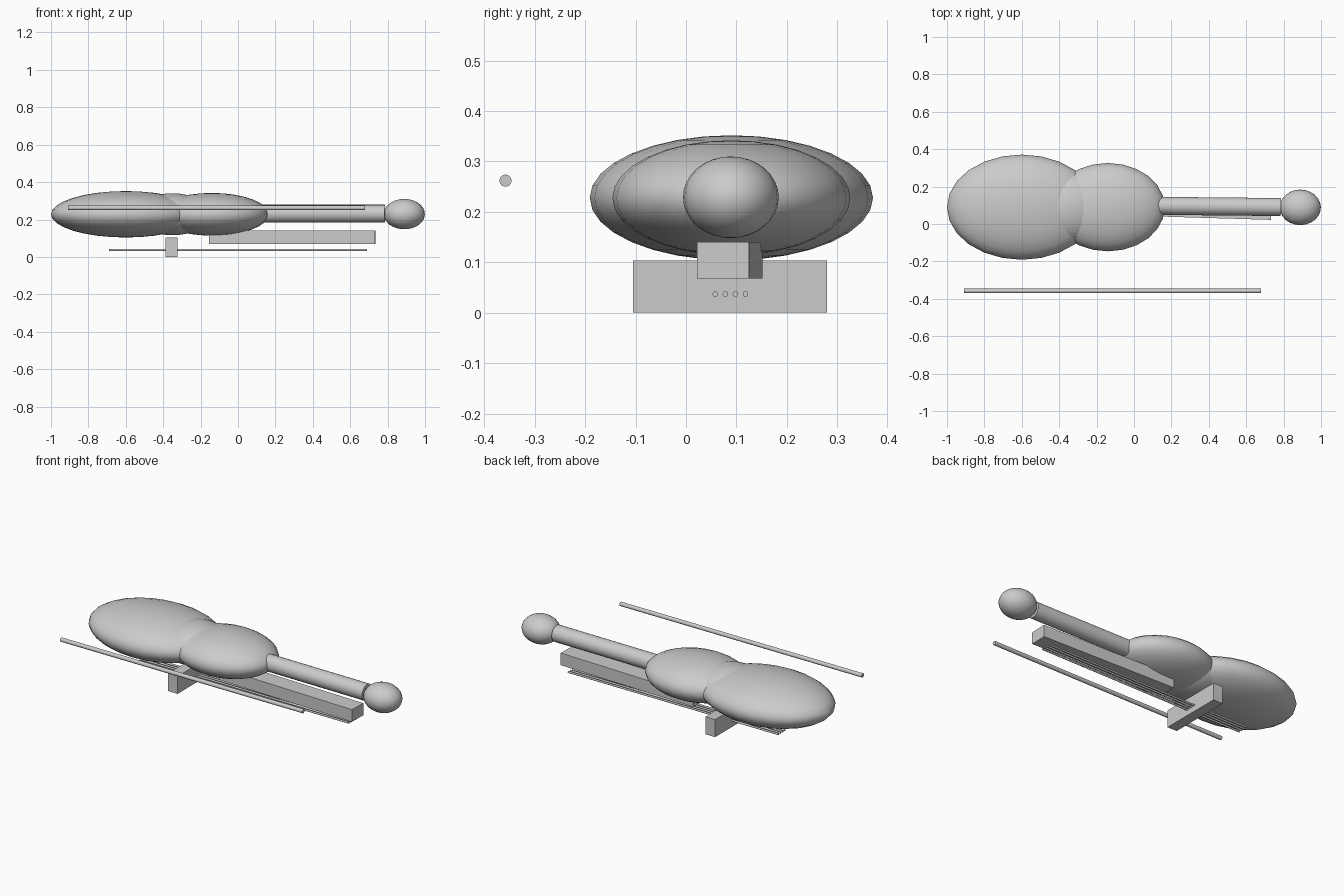
import bpy
from math import pi

if "Cube" in bpy.data.objects:
    bpy.data.objects.remove(bpy.data.objects["Cube"])

AXIS_Y = 0.09


def smooth():
    bpy.ops.object.shade_smooth_by_angle(angle=0.6)


def ellipsoid(name, center, radii):
    bpy.ops.mesh.primitive_uv_sphere_add(segments=24, ring_count=16, radius=1, location=center)
    ob = bpy.context.object
    ob.name = name
    ob.scale = radii
    bpy.ops.object.transform_apply(location=False, rotation=False, scale=True)
    smooth()
    return ob


def rod(name, x0, x1, y, z, radius, sides=16, turn=0.0):
    bpy.ops.mesh.primitive_cylinder_add(vertices=sides, radius=radius, depth=x1 - x0,
                                        location=((x0 + x1) / 2, y, z),
                                        rotation=(0, pi / 2, turn))
    bpy.context.object.name = name
    smooth()


def box(name, center, size, turn=0.0):
    bpy.ops.mesh.primitive_cube_add(size=1, location=center, rotation=(0, 0, turn))
    ob = bpy.context.object
    ob.name = name
    ob.scale = size
    bpy.ops.object.transform_apply(location=False, rotation=False, scale=True)


# Body: three overlapping flattened bouts
ellipsoid("lower_bout", (-0.60, AXIS_Y, 0.228), (0.40, 0.281, 0.124))
ellipsoid("upper_bout", (-0.14, AXIS_Y, 0.228), (0.305, 0.236, 0.114))
ellipsoid("waist", (-0.35, AXIS_Y, 0.228), (0.20, 0.188, 0.112))

# Neck and rounded head
rod("neck", 0.10, 0.785, 0.094, 0.231, 0.048, sides=24, turn=-0.01)
ellipsoid("head", (0.889, 0.089, 0.229), (0.11, 0.095, 0.081))

# Fingerboard and bridge on the underside
box("fingerboard", (0.29, 0.087, 0.104), (0.888, 0.103, 0.072), turn=-0.03)
box("bridge", (-0.355, 0.0875, 0.052), (0.064, 0.385, 0.104))

# Four strings
for i in range(4):
    rod(f"string_{i + 1}", -0.69, 0.69, 0.058 + 0.02 * i, 0.037, 0.0055, sides=12)

# Bow stick lying beside the body
rod("bow_stick", -0.91, 0.68, -0.358, 0.262, 0.012)
